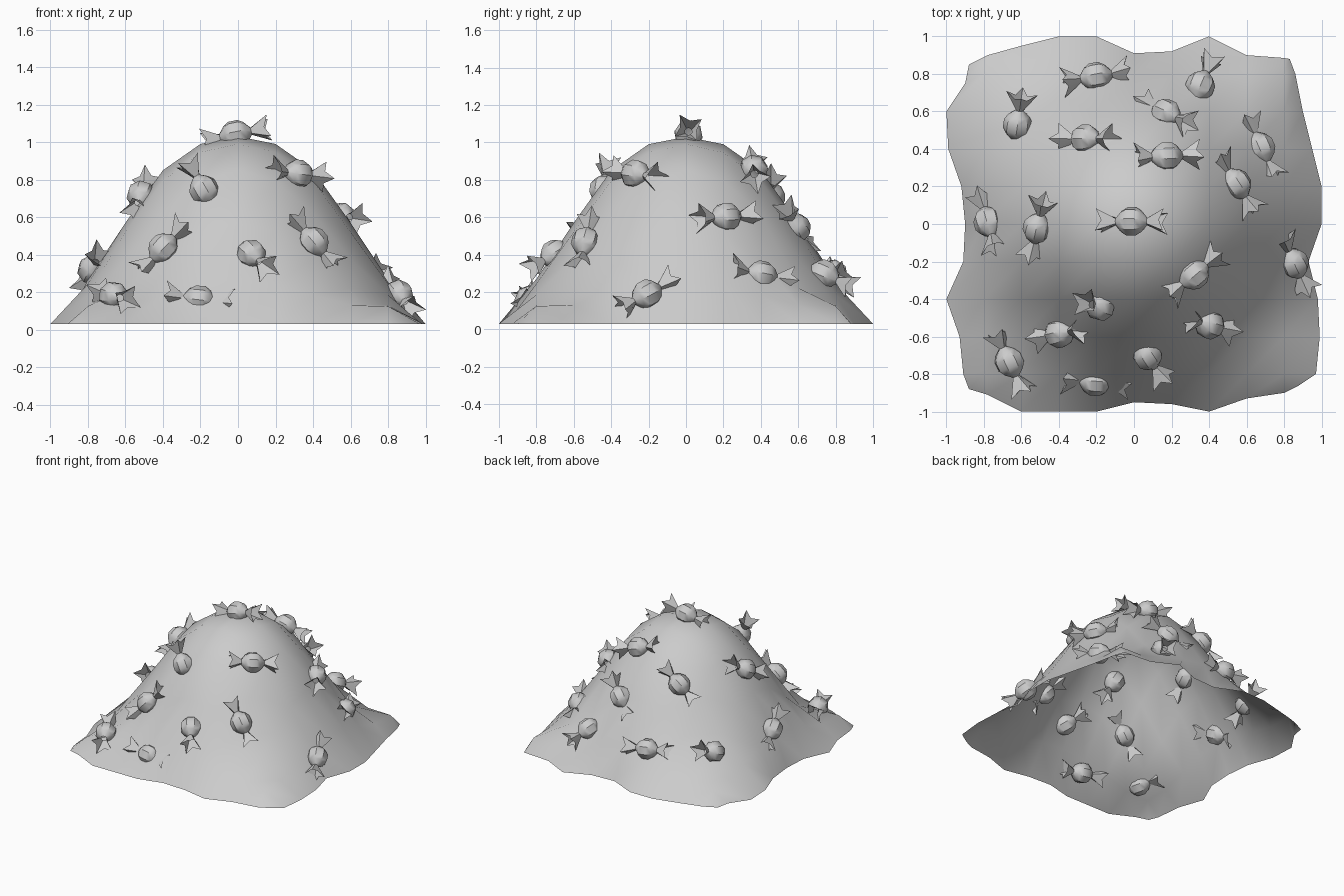
import bpy, bmesh, math
from mathutils import Vector, Matrix
from mathutils.bvhtree import BVHTree

if "Cube" in bpy.data.objects:
    bpy.data.objects.remove(bpy.data.objects["Cube"])

# ---------- mound: 10 x 10 grid lifted by a radial profile, ragged flat rim ----------
PROFILE = [1.03, 0.99, 0.85, 0.57, 0.27, 0.13, 0.13]   # height every 0.2 of radius


def height(r):
    i = min(int(r / 0.2), 5)
    a, b = PROFILE[i], PROFILE[i + 1]
    p0 = PROFILE[max(i - 1, 0)] if i else PROFILE[1]
    p3 = PROFILE[min(i + 2, 6)]
    t = min(r / 0.2 - i, 1)
    m0, m1 = (b - p0) / 2, (p3 - a) / 2
    return ((2*t**3 - 3*t*t + 1) * a + (t**3 - 2*t*t + t) * m0
            + (-2*t**3 + 3*t*t) * b + (t**3 - t*t) * m1)


# rim distance from the axis for the nine inner points of each side
BACK = [.90, .95, 1, 1, .91, .92, 1, .90, .885]
FRONT = [.91, 1, 1, 1, .95, .96, 1, .93, .90]
LEFT = [.91, .93, 1, .91, .90, .92, .99, 1, .90]
RIGHT = [.97, .99, .98, .93, 1, 1, .95, .90, .86]
CORNERS = {(0, 0): (-.88, -.88), (10, 0): (.88, -.86),
           (0, 10): (-.88, .85), (10, 10): (.83, .88)}

bm = bmesh.new()
grid = {}
for j in range(11):
    for i in range(11):
        x, y = -1 + i * 0.2, -1 + j * 0.2
        z = 0.03
        if (i, j) in CORNERS:
            x, y = CORNERS[i, j]
        elif i == 0:
            x = -LEFT[j - 1]
        elif i == 10:
            x = RIGHT[j - 1]
        elif j == 0:
            y = -FRONT[i - 1]
        elif j == 10:
            y = BACK[i - 1]
        else:
            z = height(math.hypot(x, y))
        grid[i, j] = bm.verts.new((x, y, z))
# keep side points clear of the pulled-in corners
grid[0, 9].co.y = 0.75
grid[1, 10].co.x = grid[1, 0].co.x = -0.78
for j in range(10):
    for i in range(10):
        bm.faces.new((grid[i, j], grid[i+1, j], grid[i+1, j+1], grid[i, j+1]))
bm.normal_update()
surface = BVHTree.FromBMesh(bm)
mesh = bpy.data.meshes.new("mound")
bm.to_mesh(mesh)
bm.free()
mesh.shade_smooth()
bpy.context.collection.objects.link(bpy.data.objects.new("mound", mesh))

# ---------- wrapped sweet: round body, pinched necks, zigzag fans ----------
SIDES = 8
RINGS = [(-.185, .07), (-.085, .02), (-.055, .057), (-.025, .076),
         (.025, .076), (.055, .057), (.085, .02), (.185, .07)]
bm = bmesh.new()
rings = []
for k, (x, r) in enumerate(RINGS):
    ring = []
    for s in range(SIDES):
        a = math.tau * s / SIDES
        rr, xx = r, x
        if k in (0, 7):                      # fan edge: alternate points in and out
            rr = 0.085 if s % 2 else 0.045
            xx = x * (1.0 if s % 2 else 0.85)
        ring.append(bm.verts.new((xx, rr * math.cos(a), rr * math.sin(a))))
    rings.append(ring)
for a, b in zip(rings, rings[1:]):
    for s in range(SIDES):
        t = (s + 1) % SIDES
        bm.faces.new((a[s], b[s], b[t], a[t]))
bmesh.ops.recalc_face_normals(bm, faces=bm.faces)
sweet_mesh = bpy.data.meshes.new("wrapped_sweet")
bm.to_mesh(sweet_mesh)
bm.free()
sweet_mesh.shade_smooth()
sweet_mesh.set_sharp_from_angle(angle=math.radians(35))

# x, y, heading in top view, pitch out of the surface, height over the surface
SWEETS = [
    (-.01, .01, 0, 0, .015), (.17, .35, 3, 0, .02), (-.25, .44, 0, 0, .02),
    (-.20, .77, 10, 0, .02), (-.61, .52, 58, 35, .02), (-.77, .01, 105, 0, .01),
    (-.50, -.02, 78, 0, .02), (.17, .59, -35, 12, 0), (.35, .73, 67, 30, .01),
    (.68, .41, -66, 0, -.01), (.54, .21, -57, 0, .01), (.84, -.21, -65, 0, .02),
    (.31, -.26, 40, 0, .02), (-.18, -.44, 130, 28, 0), (-.39, -.57, 12, 0, .02),
    (-.66, -.73, -65, 0, .02), (-.21, -.86, 170, 8, -.03), (.07, -.70, -42, 25, 0),
    (.40, -.53, -17, 0, .01),
]
for n, (x, y, heading, pitch, lift) in enumerate(SWEETS, 1):
    hit, up, _, _ = surface.ray_cast(Vector((x, y, 3)), Vector((0, 0, -1)))
    h = math.radians(heading)
    d = Vector((math.cos(h), math.sin(h), 0))
    d.z = -(up.x * d.x + up.y * d.y) / up.z      # lie in the slope
    d.normalize()
    side = up.cross(d)
    frame = Matrix((d, side, up)).transposed().to_4x4()
    ob = bpy.data.objects.new("wrapped_sweet_%02d" % n, sweet_mesh)
    ob.matrix_world = (Matrix.Translation(hit + up * lift) @ frame
                       @ Matrix.Rotation(-math.radians(pitch), 4, 'Y'))
    bpy.context.collection.objects.link(ob)
